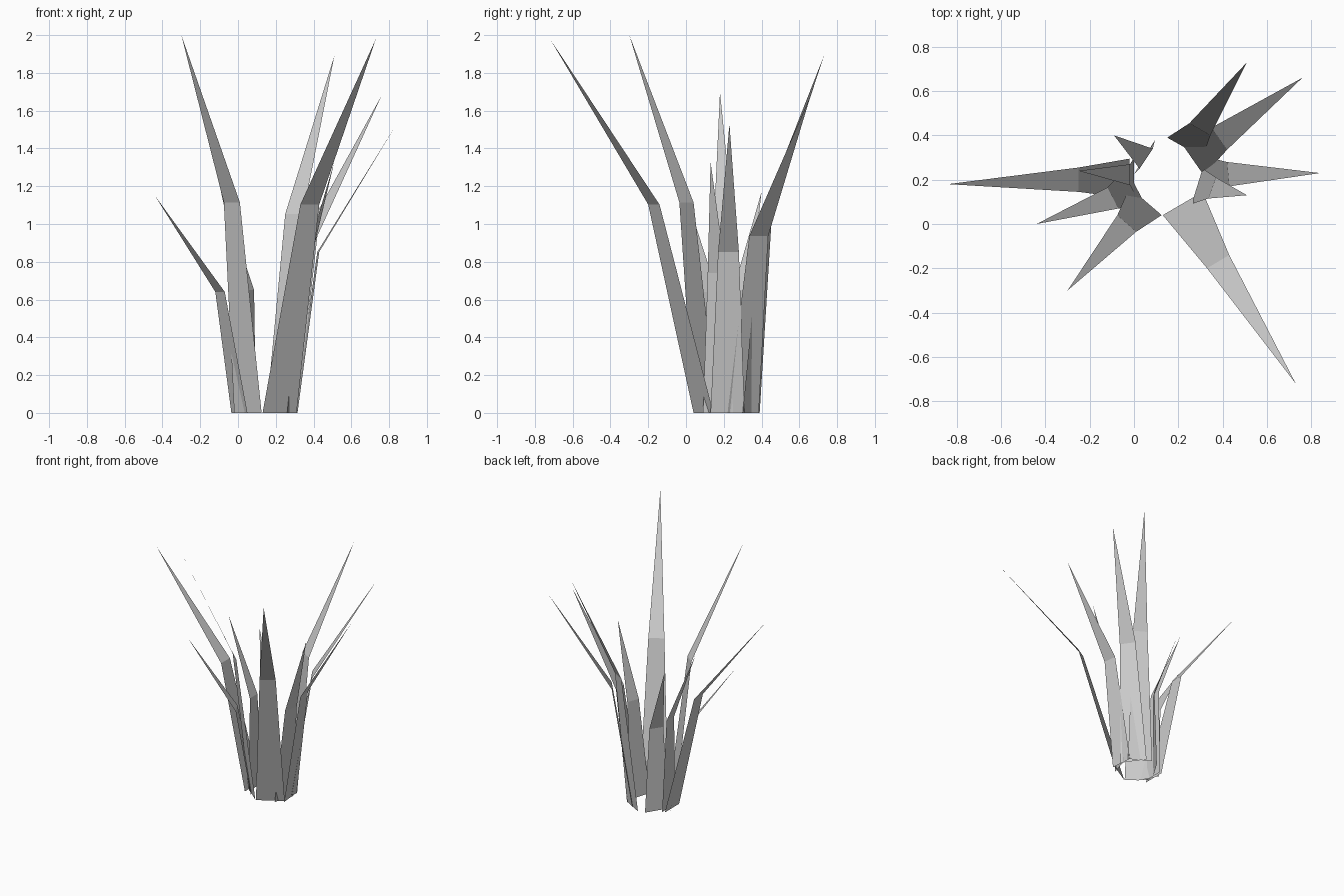
import bpy
from mathutils import Vector

# Single flat grey for every blade
mat = bpy.data.materials.new("blade_grey")
mat.diffuse_color = (0.6, 0.6, 0.6, 1.0)

BEND = 0.557  # height of the fold as a share of blade height


def blade(name, base_a, base_b, fold_a, fold_b, tip):
    """Thin folded blade: a tapering quad below, a pointed triangle above."""
    fold_z = tip[2] * BEND
    pts = [Vector((*base_a, 0)), Vector((*base_b, 0)),
           Vector((*fold_b, fold_z)), Vector((*fold_a, fold_z)), Vector(tip)]
    faces = [(0, 1, 2, 3), (3, 2, 4)]
    # Turn the upper, inner side to the front
    if (pts[1] - pts[0]).cross(pts[3] - pts[0]).z < 0:
        faces = [tuple(reversed(f)) for f in faces]
    mesh = bpy.data.meshes.new(name)
    mesh.from_pydata(pts, [], faces)
    mesh.materials.append(mat)
    obj = bpy.data.objects.new(name, mesh)
    bpy.context.collection.objects.link(obj)


# Right half of the tuft
blade("front_right_blade", (0.13, 0.04), (0.31, 0.145),
      (0.33, -0.20), (0.43, -0.14), (0.73, -0.72, 1.98))
blade("right_short_blade", (0.26, 0.09), (0.31, 0.25),
      (0.335, 0.115), (0.37, 0.21), (0.51, 0.13, 1.33))
blade("right_blade", (0.315, 0.13), (0.30, 0.31),
      (0.43, 0.17), (0.42, 0.28), (0.84, 0.23, 1.53))
blade("back_right_outer_blade", (0.315, 0.22), (0.20, 0.385),
      (0.42, 0.335), (0.35, 0.435), (0.76, 0.66, 1.68))
blade("back_right_blade", (0.31, 0.30), (0.15, 0.39),
      (0.345, 0.40), (0.25, 0.455), (0.51, 0.73, 1.89))

# Left half of the tuft
blade("back_left_blade", (0.095, 0.38), (0.0, 0.225),
      (0.085, 0.34), (0.025, 0.25), (-0.09, 0.40, 1.17))
blade("left_short_blade", (0.0, 0.30), (0.0, 0.14),
      (-0.018, 0.27), (-0.018, 0.175), (-0.25, 0.24, 1.29))
blade("left_blade", (-0.02, 0.295), (-0.02, 0.115),
      (-0.25, 0.255), (-0.25, 0.145), (-0.84, 0.18, 1.70))
blade("front_left_short_blade", (-0.035, 0.25), (0.05, 0.09),
      (-0.12, 0.165), (-0.07, 0.07), (-0.44, 0.0, 1.15))
blade("front_left_blade", (-0.02, 0.165), (0.125, 0.04),
      (-0.075, 0.04), (0.01, -0.035), (-0.30, -0.30, 2.0))
